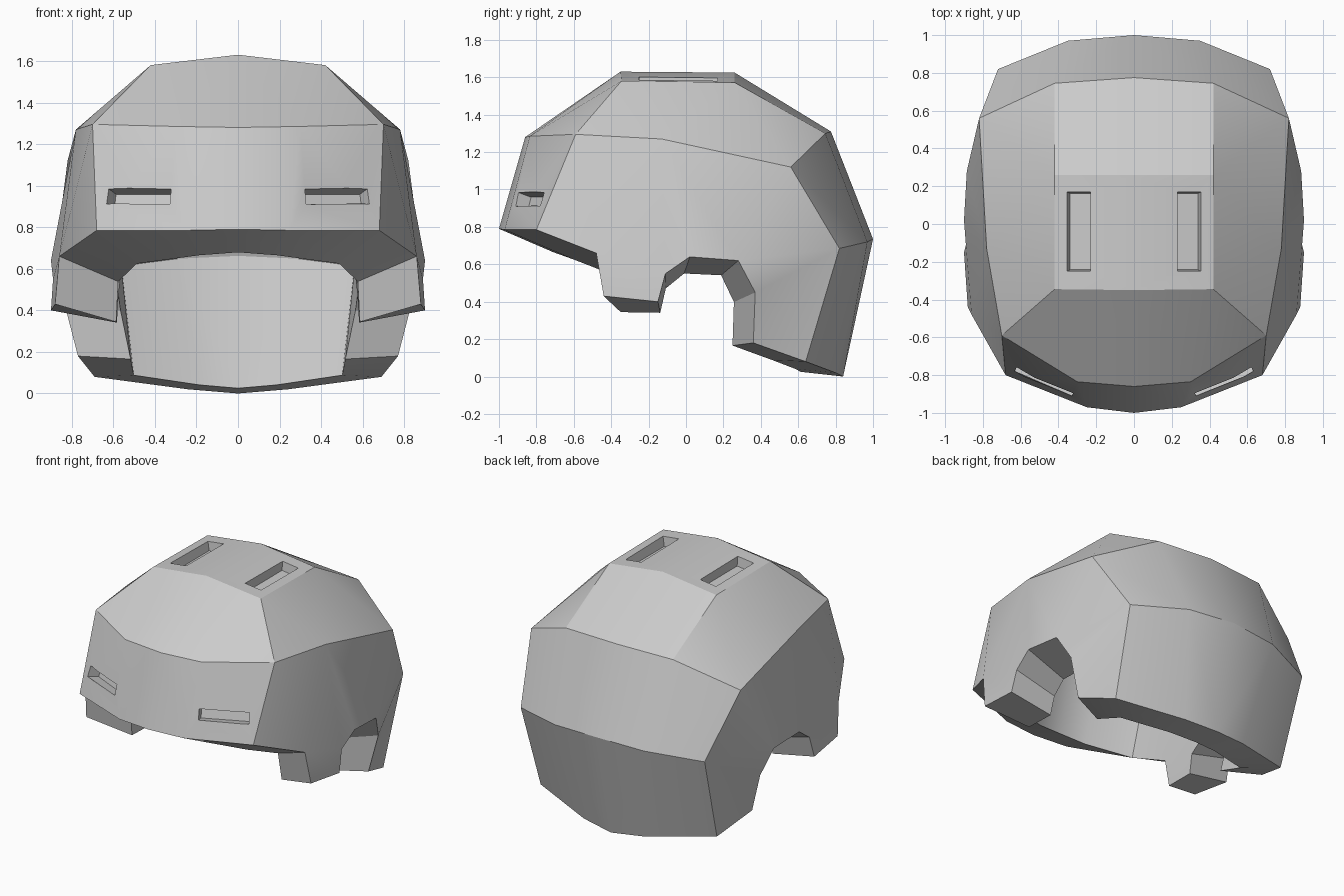
import bpy
import bmesh
from math import copysign, radians
from mathutils import Matrix, Vector

default_cube = bpy.data.objects.get("Cube")
if default_cube:
    bpy.data.objects.remove(default_cube, do_unlink=True)

# Shell colour
grey = bpy.data.materials.new("helmet_grey")
grey.use_nodes = True
colour = (0.6, 0.6, 0.6, 1)
grey.diffuse_color = colour
grey.node_tree.nodes["Principled BSDF"].inputs["Base Color"].default_value = colour

# Left half of the outer shell, as named corner points
crown_front, crown_front_side = (0, -.35, 1.63), (.42, -.345, 1.58)
crown_back_side, crown_back = (.42, .26, 1.572), (0, .26, 1.625)
brow = [(0, -.86, 1.28), (.3, -.835, 1.285), (.7, -.59, 1.295)]
temple, back_corner = (.78, -.13, 1.27), (.82, .56, 1.12)
nape_top = [(.42, .745, 1.3), (0, .775, 1.31)]
visor = [(0, -1, .79), (.25, -.97, .785), (.68, -.8, .785)]
tab_front, tab_back = (.86, -.48, .66), (.89, -.11, .55)
tab_low_front, tab_low_back = (.88, -.44, .43), (.9, -.15, .4)
ear_front, ear_back = (.9, .02, .64), (.885, .28, .62)
ear_low, ear_bottom = (.84, .37, .45), (.77, .36, .18)
nape_corner = (.72, .82, .685)
nape = [(.35, .97, .72), (0, 1, .735)]
nape_bottom = [(.69, .64, .08), (.24, .8, .02), (0, .84, 0)]


def strip(bm, upper, lower):
    """Fill between two rows; a repeated point makes a triangle."""
    for i in range(len(upper) - 1):
        corners = [upper[i], lower[i], lower[i + 1], upper[i + 1]]
        corners = list(dict.fromkeys(corners))
        bm.faces.new([bm.verts.new(c) for c in corners])


def inner_point(p):
    """Place an outer point on the lining; the sides are the thickest."""
    front, back = min(p.y, 0), max(p.y, 0)
    return Vector((
        p.x * (.645 + .11 * front ** 2 + .2 * back ** 2),
        p.y * .76 - .025 + .055 * front ** 2,
        p.z * .86 + .03 * back - .17 * (p.x * front) ** 2))


def weld(bm):
    bmesh.ops.remove_doubles(bm, verts=bm.verts[:], dist=.001)


bm = bmesh.new()
# Top faces down to the brow ring
strip(bm,
      [crown_front] + [crown_front_side] * 3 + [crown_back_side] * 3 + [crown_back],
      brow + [temple, temple, back_corner] + nape_top)
# Flat crown
strip(bm, [crown_front, crown_front_side], [crown_back, crown_back_side])
# Front, sides and upper back
strip(bm,
      brow + [temple] * 3 + [back_corner] * 2 + nape_top,
      visor + [tab_front, tab_back, ear_front, ear_back, nape_corner] + nape)
# Cheek tab
strip(bm, [tab_front, tab_back], [tab_low_front, tab_low_back])
# Lower back
strip(bm,
      [ear_back] + [nape_corner] * 3 + nape,
      [ear_low, ear_low, ear_bottom] + nape_bottom)
weld(bm)

# Mirror to the right side
copy = bmesh.ops.duplicate(bm, geom=bm.verts[:] + bm.edges[:] + bm.faces[:])["geom"]
for v in copy:
    if isinstance(v, bmesh.types.BMVert):
        v.co.x = -v.co.x
weld(bm)

# Inner lining, joined to the outside along the rim
rim = [e for e in bm.edges if e.is_boundary]
outer_faces = bm.faces[:]
lining = {v: bm.verts.new(inner_point(v.co)) for v in bm.verts[:]}
for f in outer_faces:
    bm.faces.new([lining[v] for v in f.verts])
for e in rim:
    a, b = e.verts
    bm.faces.new([a, b, lining[b], lining[a]])
bmesh.ops.recalc_face_normals(bm, faces=bm.faces[:])

mesh = bpy.data.meshes.new("helmet_shell")
bm.to_mesh(mesh)
bm.free()
mesh.materials.append(grey)
shell = bpy.data.objects.new("helmet_shell", mesh)
bpy.context.collection.objects.link(shell)


# Recessed vents, cut with tapered boxes turned to lie on the surface
def cut_vent(name, centre, size, outward, flare, rotation):
    box = bmesh.new()
    bmesh.ops.create_cube(box, size=1, matrix=Matrix.Diagonal((*size, 1)))
    for v in box.verts:
        taper = copysign(flare, v.co.dot(outward))
        for axis in range(3):
            if not outward[axis]:
                v.co[axis] += copysign(taper, v.co[axis] * taper)
    box_mesh = bpy.data.meshes.new(name)
    box.to_mesh(box_mesh)
    box.free()
    box_mesh.materials.append(grey)
    cutter = bpy.data.objects.new(name, box_mesh)
    cutter.matrix_world = Matrix.Translation(centre) @ rotation
    cutter.hide_render = True
    bpy.context.collection.objects.link(cutter)
    cut = shell.modifiers.new(name, "BOOLEAN")
    cut.operation = "DIFFERENCE"
    cut.solver = "EXACT"
    cut.object = cutter
    bpy.ops.object.modifier_apply(modifier=cut.name)
    bpy.data.objects.remove(cutter, do_unlink=True)


bpy.ops.object.select_all(action="DESELECT")
shell.select_set(True)
bpy.context.view_layer.objects.active = shell
for side, label in ((1, "left"), (-1, "right")):
    turn = Matrix.Rotation(radians(25 * side), 4, "Z")
    lean = Matrix.Rotation(radians(-16), 4, "X")
    cut_vent(label + "_front_vent", (.475 * side, -.834, .947),
             (.33, .15, .075), Vector((0, -1, 0)), .004, turn @ lean)
    slope = Matrix.Rotation(radians(6.8 * side), 4, "Y")
    cut_vent(label + "_top_vent", (.293 * side, -.04, 1.593),
             (.125, .42, .13), Vector((0, 0, 1)), .008, slope)

bpy.ops.object.shade_smooth_by_angle(angle=radians(24))
